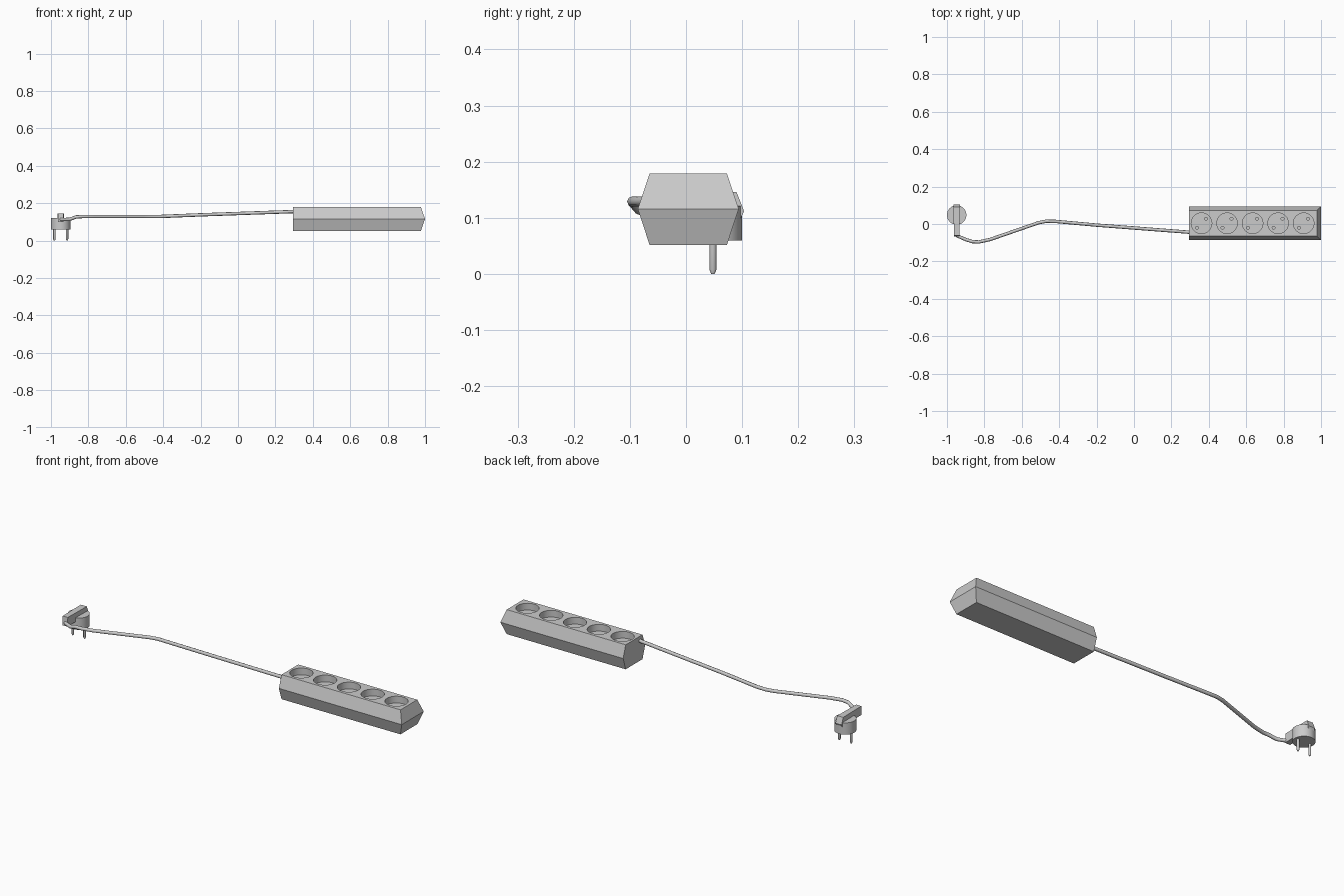
import bpy, bmesh, math
from mathutils import Matrix, Vector

if "Cube" in bpy.data.objects:
    bpy.data.objects.remove(bpy.data.objects["Cube"])


def make_object(name, bm, smooth=False):
    bmesh.ops.recalc_face_normals(bm, faces=bm.faces)
    me = bpy.data.meshes.new(name)
    bm.to_mesh(me)
    bm.free()
    ob = bpy.data.objects.new(name, me)
    bpy.context.collection.objects.link(ob)
    if smooth:
        bpy.ops.object.select_all(action='DESELECT')
        bpy.context.view_layer.objects.active = ob
        ob.select_set(True)
        bpy.ops.object.shade_smooth_by_angle(angle=math.radians(35))
    return ob


def add_cylinder(bm, x, y, z0, z1, r, segments, r0=None):
    bmesh.ops.create_cone(bm, cap_ends=True, segments=segments,
                          radius1=r if r0 is None else r0, radius2=r, depth=z1 - z0,
                          matrix=Matrix.Translation((x, y, (z0 + z1) / 2)))


def loft(bm, rings):
    loops = [[bm.verts.new(p) for p in ring] for ring in rings]
    n = len(loops[0])
    for a, b in zip(loops, loops[1:]):
        for i in range(n):
            j = (i + 1) % n
            bm.faces.new((a[i], a[j], b[j], b[i]))
    bm.faces.new(loops[0])
    bm.faces.new(loops[-1])


# Strip housing: hexagonal section, flat cord end, pointed far end
YC, TOP, MID, BOTTOM = 0.004, 0.179, 0.116, 0.052
bm = bmesh.new()
loft(bm, [[(0.295, YC + s * h, z), (xr, YC + s * h, z), (xr, YC - s * h, z), (0.295, YC - s * h, z)]
          for s, h, xr, z in ((1, 0.069, 0.978, BOTTOM), (1, 0.09, 1.0, MID), (1, 0.069, 0.978, TOP))])
body = make_object("strip_housing", bm)

# Five round socket recesses, each with two pin holes
FLOOR = TOP - 0.035
recesses, pin_holes = bmesh.new(), bmesh.new()
for i in range(5):
    x = 0.361 + i * 0.1365
    add_cylinder(recesses, x, YC, FLOOR, TOP + 0.03, 0.055, 32)
    for s in (-1, 1):
        add_cylinder(pin_holes, x + s * 0.024, YC + s * 0.024, FLOOR - 0.04, FLOOR + 0.01, 0.008, 12)
bpy.context.view_layer.objects.active = body
for name, cut_bm in (("socket_cutter", recesses), ("pin_hole_cutter", pin_holes)):
    cutter = make_object(name, cut_bm)
    cutter.hide_render = True
    mod = body.modifiers.new(name, 'BOOLEAN')
    mod.operation, mod.solver, mod.object = 'DIFFERENCE', 'EXACT', cutter
    bpy.context.view_layer.objects.active = body
    bpy.ops.object.modifier_apply(modifier=mod.name)
    bpy.data.objects.remove(cutter)
bpy.ops.object.select_all(action='DESELECT')
body.select_set(True)
bpy.context.view_layer.objects.active = body
bpy.ops.object.shade_smooth_by_angle(angle=math.radians(25))

# Plug: round base
PX, PY = -0.948, 0.048
bm = bmesh.new()
add_cylinder(bm, PX, PY, 0.06, 0.121, 0.052, 32)
make_object("plug_base", bm, True)

# Plug pins with tapered tips
for side, s in (("left", -1), ("right", 1)):
    bm = bmesh.new()
    x = PX + s * 0.034
    loft(bm, [[(x + r * math.cos(a * math.tau / 12), PY + r * math.sin(a * math.tau / 12), z)
               for a in range(12)] for r, z in ((0.003, 0), (0.0065, 0.008), (0.0065, 0.07))])
    make_object("plug_pin_" + side, bm, True)

# Plug grip: bar across the base, narrowing towards the cord
bm = bmesh.new()
profile = [(-0.066, 0.100), (0.098, 0.100), (0.1035, 0.112), (0.09, 0.146), (-0.062, 0.146)]
loft(bm, [[(PX + s * (0.0145 + 0.003 * (y + 0.066) / 0.17), y, z) for y, z in profile]
          for s in (-1, 1)])
make_object("plug_grip", bm)

# Cord: round tube along a gentle curve
path = [(-0.95, -0.055, 0.116), (-0.943, -0.064, 0.113), (-0.90, -0.083, 0.114),
        (-0.865, -0.094, 0.127), (-0.83, -0.096, 0.129), (-0.77, -0.083, 0.129),
        (-0.51, 0.007, 0.129), (-0.47, 0.015, 0.129), (-0.42, 0.014, 0.129),
        (-0.20, -0.006, 0.138), (0.31, -0.045, 0.156)]
cu = bpy.data.curves.new("cord", 'CURVE')
cu.dimensions = '3D'
cu.bevel_depth, cu.bevel_resolution, cu.use_fill_caps = 0.009, 2, True
sp = cu.splines.new('POLY')
sp.points.add(len(path) - 1)
for pt, co in zip(sp.points, path):
    pt.co = (*co, 1)
bpy.context.collection.objects.link(bpy.data.objects.new("cord", cu))
